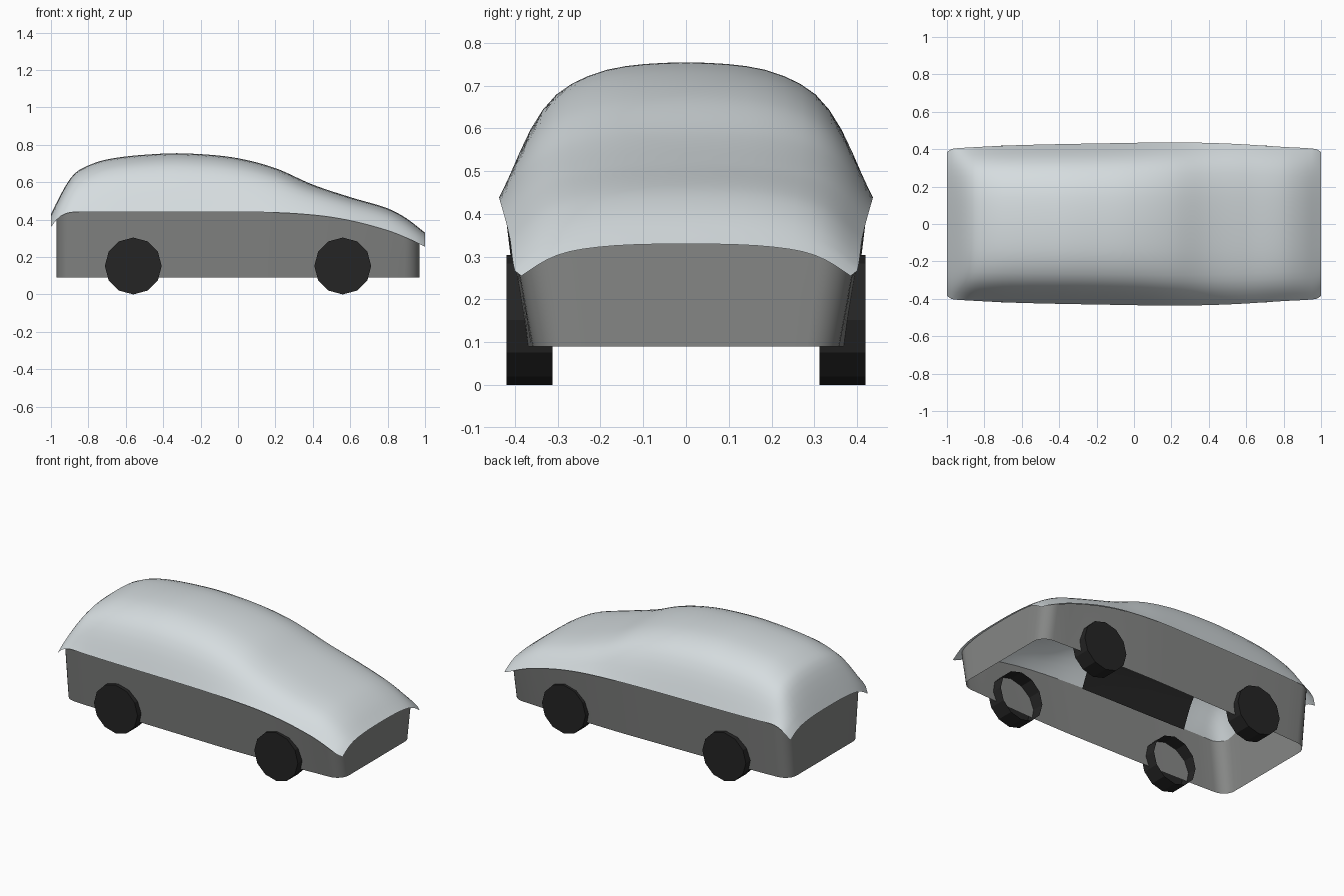
import bpy
import bmesh
import math

if "Cube" in bpy.data.objects:
    bpy.data.objects.remove(bpy.data.objects["Cube"])


def material(name, colour):
    mat = bpy.data.materials.new(name)
    mat.use_nodes = True
    mat.diffuse_color = (*colour, 1)
    mat.node_tree.nodes["Principled BSDF"].inputs["Base Color"].default_value = (*colour, 1)
    return mat


silver = material("silver paint", (0.67, 0.72, 0.74))
grey = material("dark grey trim", (0.235, 0.24, 0.235))
black = material("black rubber", (0.018, 0.018, 0.018))


def curve(points):
    """Smooth function through (x, value) points."""
    xs, vs = zip(*points)
    last = len(xs) - 1

    def slope(i):
        a, b = max(i - 1, 0), min(i + 1, last)
        return (vs[b] - vs[a]) / (xs[b] - xs[a])

    def value(x):
        i = 0
        while i < last - 1 and x > xs[i + 1]:
            i += 1
        d = xs[i + 1] - xs[i]
        t = min(max((x - xs[i]) / d, 0), 1)
        s = t * t * (3 - 2 * t)
        bend = t * (1 - t) * d * ((1 - t) * slope(i) - t * slope(i + 1))
        return vs[i] * (1 - s) + vs[i + 1] * s + bend
    return value


# Body lines along the length: roof, lower edge, half width; and the cross-section
roof = curve([(-1, .43), (-.95, .53), (-.9, .615), (-.85, .665), (-.7, .722), (-.4, .753),
              (-.2, .75), (0, .728), (.2, .675), (.4, .587), (.6, .52), (.8, .46), (.9, .407), (1, .33)])
edge = curve([(-1, .36), (-.96, .41), (-.9, .438), (-.8, .44), (.1, .44), (.4, .425),
              (.6, .395), (.8, .342), (.9, .303), (1, .255)])
width = curve([(-1, .385), (-.98, .4), (-.9, .408), (-.6, .422), (0, .434), (.2, .437),
               (.5, .43), (.8, .412), (.98, .4), (1, .385)])
section = curve([(0, 1), (.2, .99), (.39, .957), (.53, .9), (.69, .78), (.8, .61), (.885, .39), (1, 0)])


def height(x, u, scale=1):
    return edge(x) + (roof(x) - edge(x)) * section(abs(u)) * scale


def grid_object(name, rows, mat, closed=False):
    """Skin rows of points into a smooth sheet."""
    bm = bmesh.new()
    verts = [[bm.verts.new(p) for p in row] for row in rows]
    n = len(rows[0])
    for low, high in zip(verts, verts[1:]):
        for i in range(n if closed else n - 1):
            j = (i + 1) % n
            bm.faces.new((low[i], low[j], high[j], high[i]))
    return finish(name, bm, mat, True)


def finish(name, bm, mat, smooth):
    mesh = bpy.data.meshes.new(name)
    bm.to_mesh(mesh)
    bm.free()
    mesh.materials.append(mat)
    obj = bpy.data.objects.new(name, mesh)
    bpy.context.collection.objects.link(obj)
    for poly in mesh.polygons:
        poly.use_smooth = smooth
    return obj


def dome(name, x0, x1, inset, mat, steps):
    """Part of the body surface between two stations."""
    us = [math.sin(math.pi * (i / 28 - 0.5)) for i in range(29)]
    rows = []
    for k in range(steps + 1):
        x = x0 + (x1 - x0) * k / steps
        rows.append([(x, u * width(x) * inset, height(x, u, inset)) for u in us])
    return grid_object(name, rows, mat)


# Upper body sheet, and the dark cabin lining just inside it
dome("upper_body", -1, 1, 1, silver, 80)
dome("cabin_lining", -.7, .03, .955, black, 24)

# Lower body: open wall on a rounded rectangular plan, leaning out to the body edge
quarter = [(.97, v) for v in (0, .2, .4, .6)]
for k in range(8):
    a = math.pi / 2 * k / 7
    quarter.append((.89 + .08 * math.cos(a), .8 + .2 * math.sin(a)))
quarter += [(.8 - .1 * k, 1) for k in range(9)]
half = quarter + [(-x, v) for x, v in quarter[-2::-1]]
plan = half + [(x, -v) for x, v in half[-2:0:-1]]
bottom = [(x, v * (width(x) * .88), .09) for x, v in plan]
top = [(x, v * width(x) * .98, height(x, v * .98) - .006) for x, v in plan]
middle = [tuple((p + q) / 2 for p, q in zip(a, b)) for a, b in zip(bottom, top)]
grid_object("lower_body", [bottom, middle, top], grey, closed=True)


# Wheels: twelve-sided drums, capped outside and open inside
def wheel(name, x, side):
    bm = bmesh.new()
    rings = []
    for y in (.312, .42):
        ring = []
        for k in range(12):
            a = 2 * math.pi * k / 12
            ring.append(bm.verts.new((x + .152 * math.cos(a), side * y, .152 + .152 * math.sin(a))))
        rings.append(ring)
    for k in range(12):
        j = (k + 1) % 12
        bm.faces.new((rings[0][k], rings[0][j], rings[1][j], rings[1][k]))
    bm.faces.new(rings[1])
    bmesh.ops.recalc_face_normals(bm, faces=bm.faces)
    finish(name, bm, black, False)


for end, x in (("nose", .56), ("tail", -.56)):
    for label, side in (("front_side", -1), ("back_side", 1)):
        wheel(f"{end}_wheel_{label}", x, side)
